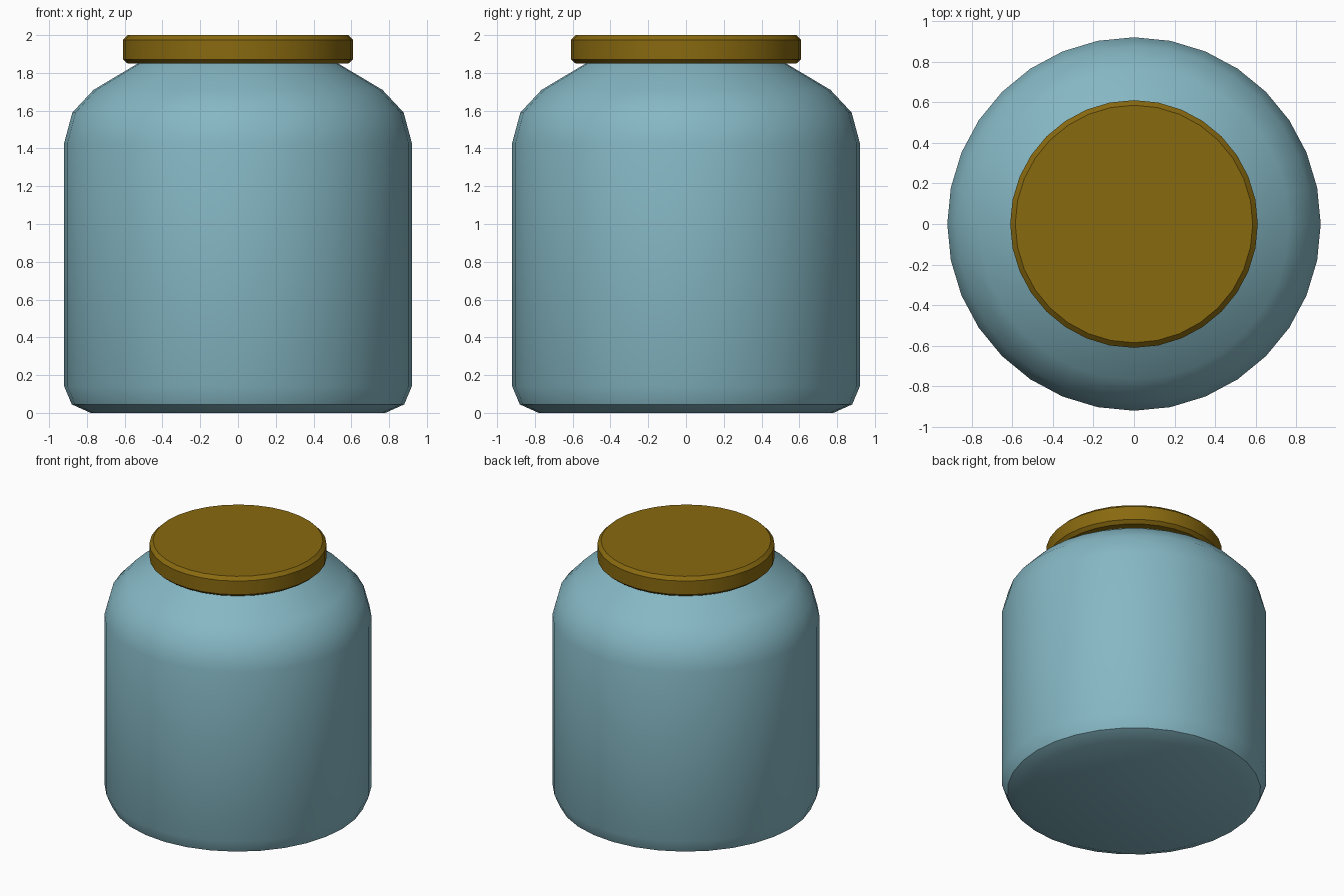
import bpy, bmesh, math

if "Cube" in bpy.data.objects:
    bpy.data.objects.remove(bpy.data.objects["Cube"])

SIDES = 32


def material(name, color):
    m = bpy.data.materials.new(name)
    m.diffuse_color = (*color, 1.0)
    m.use_nodes = True
    m.node_tree.nodes["Principled BSDF"].inputs["Base Color"].default_value = m.diffuse_color
    return m


def lathe(name, profile, mat):
    """Revolve (radius, z) points, bottom to top, and cap both ends."""
    bm = bmesh.new()
    rings = []
    for r, z in profile:
        rings.append([bm.verts.new((r * math.cos(2 * math.pi * i / SIDES),
                                    r * math.sin(2 * math.pi * i / SIDES), z))
                      for i in range(SIDES)])
    for a, b in zip(rings, rings[1:]):
        for i in range(SIDES):
            j = (i + 1) % SIDES
            bm.faces.new((a[i], a[j], b[j], b[i]))
    bm.faces.new(rings[0][::-1])
    bm.faces.new(rings[-1])
    mesh = bpy.data.meshes.new(name)
    bm.to_mesh(mesh)
    bm.free()
    mesh.materials.append(mat)
    ob = bpy.data.objects.new(name, mesh)
    bpy.context.collection.objects.link(ob)
    bpy.ops.object.select_all(action='DESELECT')
    bpy.context.view_layer.objects.active = ob
    ob.select_set(True)
    bpy.ops.object.shade_smooth_by_angle(angle=math.radians(35))
    return ob


glass = material("pale_blue_glass", (0.235, 0.475, 0.55))
brass = material("dark_gold_lid", (0.25, 0.143, 0.005))

# Jar body with rounded base, shoulder and a short neck hidden in the lid
lathe("jar_body", [(0.78, 0.0), (0.88, 0.045), (0.92, 0.14), (0.92, 1.43),
                   (0.877, 1.59), (0.765, 1.71), (0.53, 1.85), (0.52, 1.92)], glass)

# Lid disc with chamfered rims
lathe("lid", [(0.585, 1.85), (0.61, 1.872), (0.61, 1.975), (0.585, 2.0)], brass)
